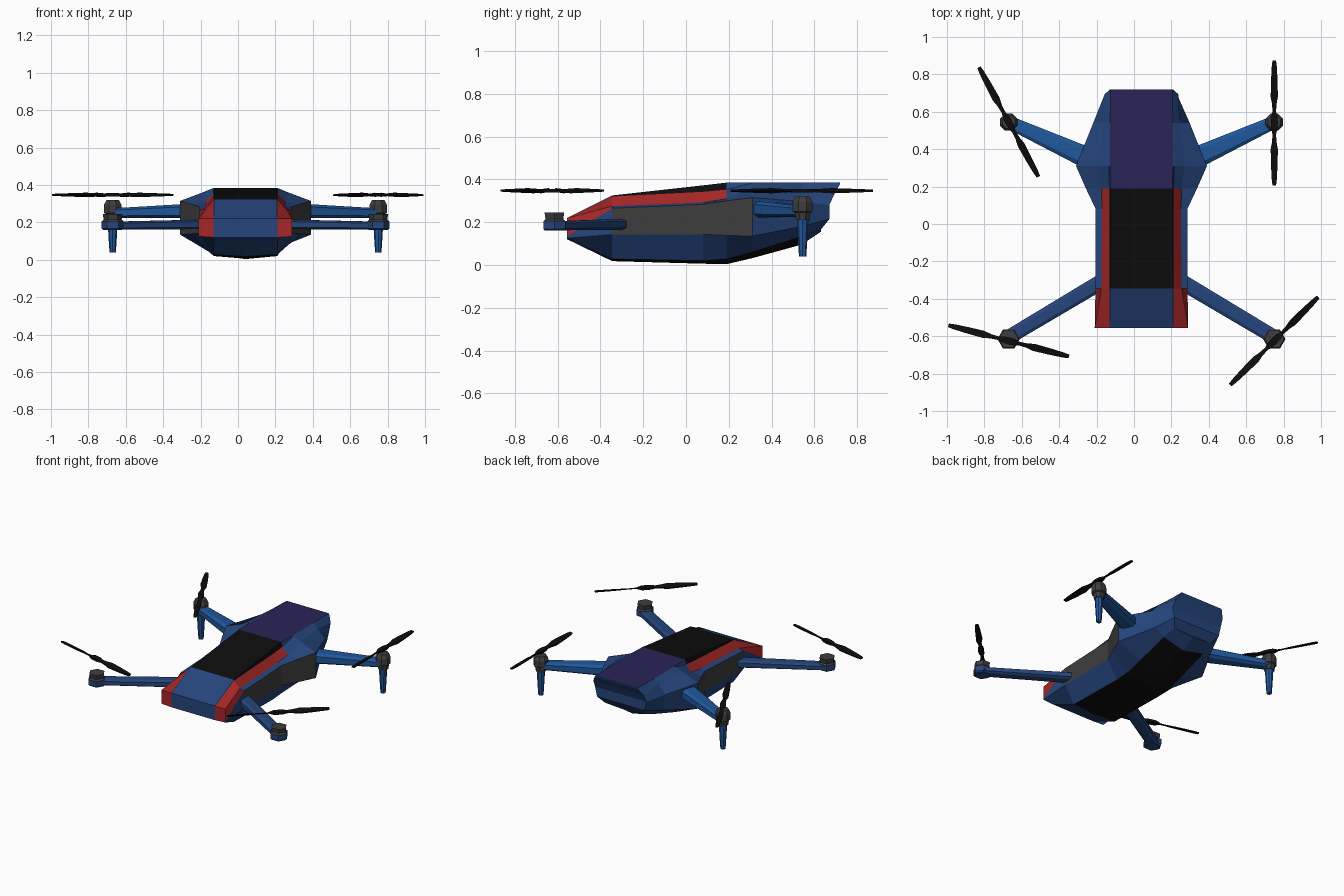
import bpy, bmesh, math
from mathutils import Vector

if "Cube" in bpy.data.objects:
    bpy.data.objects.remove(bpy.data.objects["Cube"])

CX = 0.04  # the body's centre line


def mat(name, r, g, b):
    m = bpy.data.materials.new(name)
    m.diffuse_color = (r, g, b, 1)
    m.use_nodes = True
    m.node_tree.nodes["Principled BSDF"].inputs["Base Color"].default_value = m.diffuse_color
    return m


BLUE = mat("body_blue", 0.019, 0.06, 0.205)
RED = mat("trim_red", 0.38, 0.02, 0.02)
BLACK = mat("panel_black", 0.004, 0.004, 0.004)
PURPLE = mat("top_purple", 0.022, 0.017, 0.095)
GREY = mat("dark_grey", 0.048, 0.048, 0.048)
ARM = mat("arm_blue", 0.014, 0.095, 0.33)


def finish(bm, name, mats):
    bmesh.ops.recalc_face_normals(bm, faces=bm.faces)
    me = bpy.data.meshes.new(name)
    bm.to_mesh(me)
    bm.free()
    for m in mats:
        me.materials.append(m)
    ob = bpy.data.objects.new(name, me)
    bpy.context.collection.objects.link(ob)
    return ob


def loft(name, rings, m):
    """Skin closed rings of points and cap both ends."""
    bm = bmesh.new()
    vs = [[bm.verts.new(p) for p in r] for r in rings]
    n = len(vs[0])
    for a, b in zip(vs, vs[1:]):
        for j in range(n):
            k = (j + 1) % n
            bm.faces.new((a[j], a[k], b[k], b[j]))
    bm.faces.new(vs[0])
    bm.faces.new(vs[-1])
    return finish(bm, name, [m])


def post(name, x, y, levels, m, sides=6, turn=0.0):
    """Upright prism through (z, radius) levels."""
    rings = [[(x + r * math.cos(turn + 2 * math.pi * i / sides),
               y + r * math.sin(turn + 2 * math.pi * i / sides), z)
              for i in range(sides)] for z, r in levels]
    return loft(name, rings, m)


def beam(name, a, b, wa, ha, wb, hb, m):
    """Tapered chamfered bar from a to b."""
    a, b = Vector(a), Vector(b)
    d = b - a
    side = Vector((-d.y, d.x, 0)).normalized()
    up = Vector((0, 0, 1))
    shape = [(1, -.6), (1, .6), (.6, 1), (-.6, 1), (-1, .6), (-1, -.6), (-.6, -1), (.6, -1)]
    rings = [[p + side * (u * w / 2) + up * (v * h / 2) for u, v in shape]
             for p, w, h in ((a, wa, ha), (b, wb, hb))]
    return loft(name, rings, m)


# Body half sections: upper edge, panel edge, red bottom, side top, side bottom, belly edge
sections = [
    (-.555, (.17, .22), (.172, .22), (.25, .22), (.25, .135), (.25, .125), (.17, .12)),
    (-.345, (.168, .325), (.172, .32), (.215, .275), (.246, .265), (.246, .142), (.17, .028)),
    (.08, (.166, .372), (.172, .342), (.21, .292), (.245, .283), (.245, .143), (.17, .02)),
    (.19, (.166, .385), (.172, .352), (.215, .31), (.297, .30), (.297, .138), (.17, .028)),
    (.31, (.168, .385), (.174, .383), (.23, .36), (.35, .315), (.35, .135), (.17, .062)),
    (.54, (.168, .385), (.174, .383), (.205, .357), (.258, .296), (.235, .18), (.165, .135)),
    (.72, (.165, .385), (.168, .378), (.196, .335), (.20, .28), (.185, .215), (.15, .165)),
]
belly = [.12, .018, .006, .004, .032, .095, .155]
tail_y = [0, 0, 0, -.025, -.05, -.05, -.09, -.09]  # undercut of the last section
bm = bmesh.new()
rings = []
for i, (y, *pts) in enumerate(sections):
    half = [(0, pts[0][1])] + pts + [(0, belly[i])]
    ys = [y + (t if i == len(sections) - 1 else 0) for t in tail_y]
    right = [bm.verts.new((CX + x, yy, z)) for (x, z), yy in zip(half, ys)]
    left = [bm.verts.new((CX - x, yy, z)) for (x, z), yy in zip(half[1:7], ys[1:7])]
    rings.append(right + left[::-1])


def body_colour(s, k):
    if k <= 1:
        return 0 if s == 0 else 2 if s < 3 else 3 if k == 0 else 0
    if (k == 2 and s < 3) or (k == 3 and s == 0):
        return 1
    if k == 4 and 1 <= s <= 3:
        return 4
    if k == 6 and 1 <= s <= 4:
        return 2
    return 0


for s, (a, b) in enumerate(zip(rings, rings[1:])):
    for j in range(14):
        n = (j + 1) % 14
        f = bm.faces.new((a[j], a[n], b[n], b[j]))
        f.material_index = body_colour(s, min(j, 13 - j))
# Front cap: blue middle with red cheeks
r = rings[0]
bm.faces.new((r[0], r[1], r[6], r[7], r[8], r[13]))
for idx in ((1, 2, 3, 4, 5, 6), (13, 12, 11, 10, 9, 8)):
    bm.faces.new([r[i] for i in idx]).material_index = 1
# Tail cap in level strips
r = rings[-1]
bm.faces.new((r[0], r[1], r[2], r[12], r[13]))
for k in range(2, 6):
    bm.faces.new((r[k], r[k + 1], r[13 - k], r[14 - k]))
bm.faces.new((r[6], r[7], r[8]))
finish(bm, "body", [BLUE, RED, BLACK, PURPLE, GREY])

# Arms, motors and legs, mirrored about the body's centre line
for s, tag in ((-1, "left"), (1, "right")):
    x = CX + s * .71
    # rear arm with motor and standing leg
    beam("rear_arm_" + tag, (CX + s * .25, .335, .262), (x, .545, .25), .12, .08, .068, .05, ARM)
    post("rear_leg_" + tag, x, .545, [(.04, .017), (.10, .021), (.225, .028)], ARM, 8)
    post("rear_motor_" + tag, x, .545,
         [(.21, .034), (.245, .04), (.25, .05), (.295, .05), (.32, .036)], GREY, 8, .39)
    # front arm with motor
    beam("front_arm_" + tag, (CX + s * .19, -.295, .19), (x, -.605, .183), .085, .052, .078, .042, BLUE)
    post("front_pad_" + tag, x, -.615, [(.16, .05), (.168, .06), (.205, .06)], BLUE, 6)
    post("front_motor_" + tag, x, -.615, [(.205, .058), (.215, .048), (.245, .053)], GREY, 6)

# Propellers: two twisted blades about a hub
blade = [(0, .019, 0), (.03, .017, 0), (.06, .010, .3), (.10, .013, .45), (.14, .021, .4),
         (.23, .018, .3), (.30, .014, .2), (.333, .010, .15)]


def propeller(name, x, y, angle):
    c = Vector((x, y, .347))
    stations = [(-t, w, -tw) for t, w, tw in blade[:0:-1]] + blade
    u = Vector((math.cos(angle), math.sin(angle), 0))
    v = Vector((-u.y, u.x, 0))
    up = Vector((0, 0, 1))
    out = []
    for t, w, tw in stations:
        e = v * math.cos(tw) + up * math.sin(tw)
        h = .004 if abs(t) > .05 else .009
        out.append([c + u * t + e * w + up * h, c + u * t - e * w + up * h,
                    c + u * t - e * w - up * h, c + u * t + e * w - up * h])
    loft(name, out, BLACK)


for name, x, y, deg in (("front_left", -.67, -.625, -14.5), ("front_right", .75, -.625, 45),
                        ("rear_left", -.67, .545, -61.5), ("rear_right", .75, .54, 90)):
    propeller("propeller_" + name, x, y, math.radians(deg))
